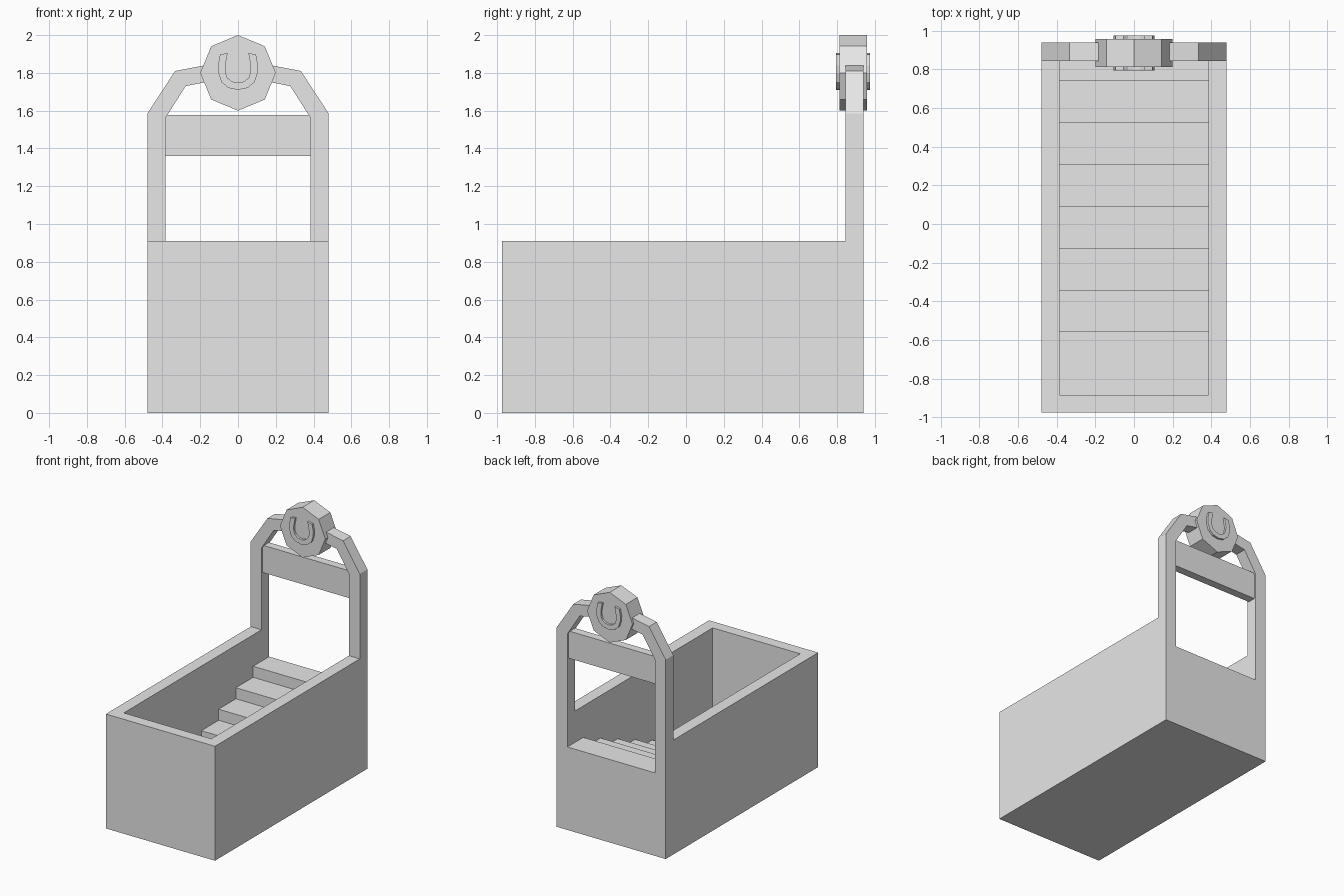
import bpy, bmesh, math

if "Cube" in bpy.data.objects:
    bpy.data.objects.remove(bpy.data.objects["Cube"])

grey = bpy.data.materials.new("stone grey")
grey.diffuse_color = (0.8, 0.8, 0.8, 1)
grey.use_nodes = True
grey.node_tree.nodes["Principled BSDF"].inputs["Base Color"].default_value = grey.diffuse_color


def prism(name, pts, axis, lo, hi):
    """Extrude a closed 2D profile along x (points are y,z) or y (points are x,z)."""
    bm = bmesh.new()
    place = (lambda a, b, d: (d, a, b)) if axis == "x" else (lambda a, b, d: (a, d, b))
    face = bm.faces.new([bm.verts.new(place(a, b, lo)) for a, b in pts])
    new = bmesh.ops.extrude_face_region(bm, geom=[face])["geom"]
    move = place(0, 0, hi - lo)
    bmesh.ops.translate(bm, vec=move, verts=[v for v in new if isinstance(v, bmesh.types.BMVert)])
    bmesh.ops.recalc_face_normals(bm, faces=bm.faces)
    me = bpy.data.meshes.new(name)
    bm.to_mesh(me)
    bm.free()
    me.materials.append(grey)
    ob = bpy.data.objects.new(name, me)
    bpy.context.collection.objects.link(ob)
    return ob


def rect(a0, a1, b0, b1):
    return [(a0, b0), (a1, b0), (a1, b1), (a0, b1)]


# Box body, hollowed by a staircase-shaped cutter that opens through the back
body = prism("stairwell_box", rect(-0.975, 0.94, 0, 0.91), "x", -0.48, 0.48)
RISERS, RISE, TREAD, SILL = 7, 0.088, 0.2167, 0.66
z = SILL - RISERS * RISE
y = -0.56
steps = [(-0.885, 1.2), (-0.885, z)]
for i in range(RISERS):
    steps += [(y, z), (y, z + RISE)]
    y += TREAD
    z += RISE
steps += [(1.2, SILL), (1.2, 1.2)]
cutter = prism("stair_cutter", steps, "x", -0.385, 0.385)
cutter.hide_render = True
mod = body.modifiers.new("hollow", "BOOLEAN")
mod.operation = "DIFFERENCE"
mod.solver = "EXACT"
mod.object = cutter
bpy.context.view_layer.objects.active = body
bpy.ops.object.modifier_apply(modifier="hollow")
bpy.data.objects.remove(cutter)

# Posts with bent arch arms, mirrored left and right
arm = [(0.385, 0.91), (0.48, 0.91), (0.48, 1.585), (0.333, 1.81),
       (0.15, 1.845), (0.15, 1.755), (0.277, 1.73), (0.385, 1.56)]
for side, s in (("left", -1), ("right", 1)):
    prism(side + "_arch_post", [(s * a, b) for a, b in arm], "y", 0.845, 0.94)

# Crossbeam between the posts
prism("crossbeam", rect(-0.386, 0.386, 1.36, 1.577), "y", 0.86, 0.925)

# Octagonal medallion on top of the arch
prism("medallion", [(0.2 * math.sin(k * math.pi / 4), 1.8 + 0.2 * math.cos(k * math.pi / 4))
                    for k in range(8)], "y", 0.812, 0.958)

# Horseshoe standing proud on both medallion faces
outer = [(0.095, 1.897), (0.106, 1.84), (0.104, 1.80), (0.088, 1.752), (0.05, 1.72)]
inner = [(0.055, 1.905), (0.067, 1.84), (0.066, 1.80), (0.055, 1.772), (0.03, 1.754)]
shoe = outer + [(0, 1.71)] + [(-a, b) for a, b in reversed(outer)]
shoe += [(-a, b) for a, b in inner] + [(0, 1.748)] + list(reversed(inner))
prism("horseshoe", shoe, "y", 0.795, 0.975)
